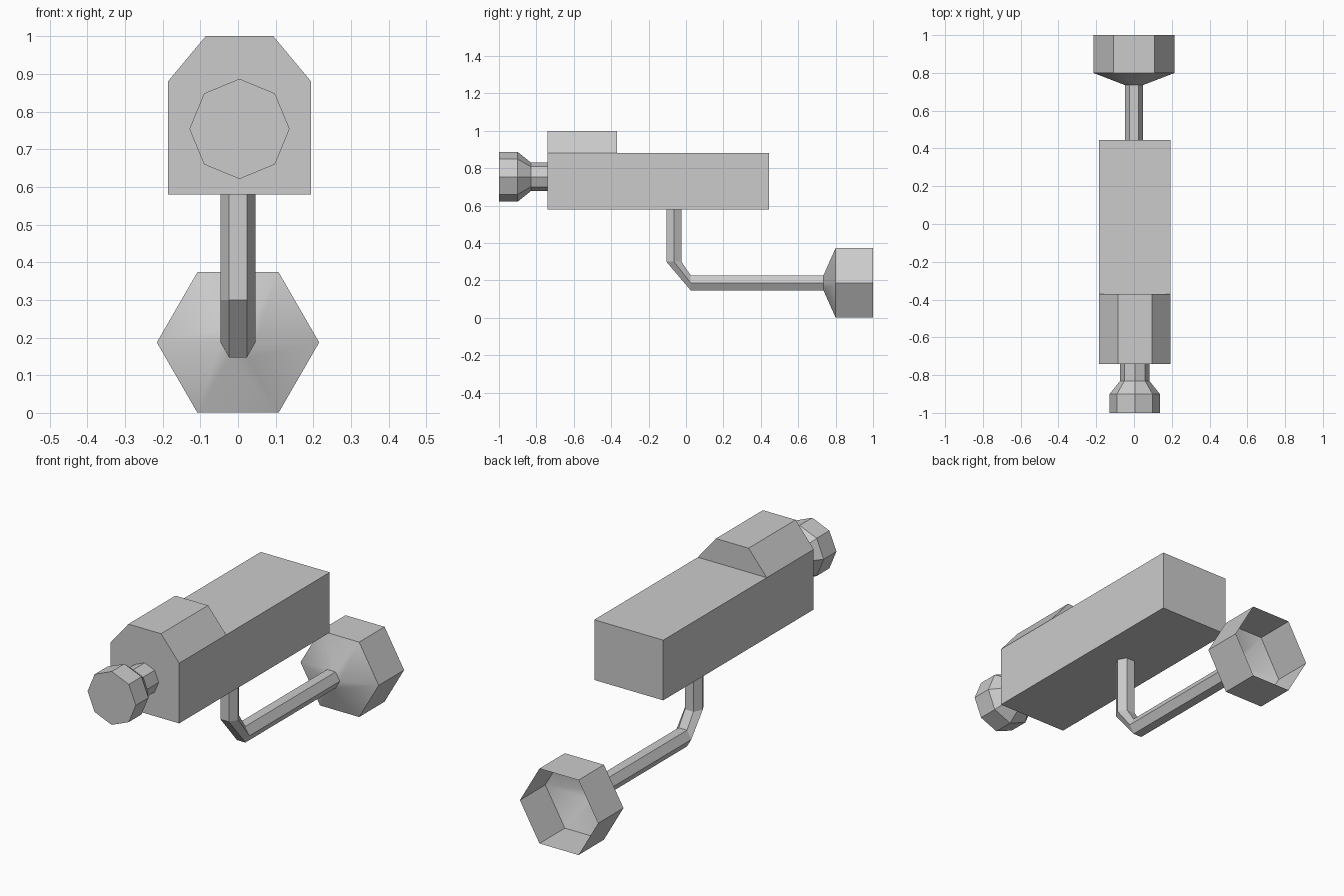
import bpy, bmesh, math
from mathutils import Vector

if "Cube" in bpy.data.objects:
    bpy.data.objects.remove(bpy.data.objects["Cube"], do_unlink=True)

GREY = (0.6, 0.6, 0.6, 1)
mat = bpy.data.materials.new("plain grey")
mat.use_nodes = True
mat.diffuse_color = GREY
mat.node_tree.nodes["Principled BSDF"].inputs["Base Color"].default_value = GREY


def loft(name, rings, cap_start=True, cap_end=True, smooth_band=None):
    """Skin a row of matching closed rings into one object."""
    bm = bmesh.new()
    loops = [[bm.verts.new(p) for p in ring] for ring in rings]
    n = len(loops[0])
    for band, (a, b) in enumerate(zip(loops, loops[1:])):
        for i in range(n):
            j = (i + 1) % n
            face = bm.faces.new((a[i], a[j], b[j], b[i]))
            face.smooth = band == smooth_band
    if cap_start:
        bm.faces.new(loops[0][::-1])
    if cap_end:
        bm.faces.new(loops[-1])
    bmesh.ops.recalc_face_normals(bm, faces=bm.faces)
    if smooth_band is not None:
        for e in bm.edges:
            e.smooth = len({f.smooth for f in e.link_faces}) == 1
    mesh = bpy.data.meshes.new(name)
    bm.to_mesh(mesh)
    bm.free()
    mesh.materials.append(mat)
    obj = bpy.data.objects.new(name, mesh)
    bpy.context.collection.objects.link(obj)
    return obj


def ring(sides, radius, centre, upright=True):
    """Polygon with corners on the x axis, facing along y or along z."""
    pts = []
    for k in range(sides):
        t = math.tau * k / sides
        u, v = radius * math.cos(t), radius * math.sin(t)
        pts.append(Vector(centre) + Vector((u, 0, v) if upright else (u, v, 0)))
    return pts


def prism(name, profile, y0, y1):
    """Extrude an (x, z) profile along y."""
    return loft(name, [[(x, y, z) for x, z in profile] for y in (y0, y1)])


# Camera housing and the bevelled hood on its front
CX = 0.004
prism("housing", [(CX - 0.19, 0.58), (CX + 0.19, 0.58),
                  (CX + 0.19, 0.88), (CX - 0.19, 0.88)], -0.74, 0.445)
prism("hood", [(CX - 0.19, 0.88), (CX + 0.19, 0.88),
               (CX + 0.09, 1.0), (CX - 0.09, 1.0)], -0.74, -0.37)

# Octagonal lens with a narrow neck
loft("lens", [ring(8, r, (CX, y, 0.754)) for r, y in
              ((0.133, -1), (0.133, -0.9), (0.077, -0.83), (0.077, -0.73))])

# Bent hexagonal support arm
ARM, AXIS = 0.0465, 0.187
loft("support_arm", [
    ring(6, ARM, (0, -0.065, 0.59), False),
    ring(6, ARM, (0, -0.065, 0.30), False),
    ring(6, ARM, (0, 0.025, AXIS)),
    ring(6, ARM, (0, 0.737, AXIS))])

# Hollow hexagonal wall mount, open at the back
loft("wall_mount", [
    ring(6, ARM, (0, 0.735, AXIS)),
    ring(6, 0.2155, (0, 0.80, AXIS)),
    ring(6, 0.2155, (0, 1.0, AXIS))], cap_end=False, smooth_band=0)
